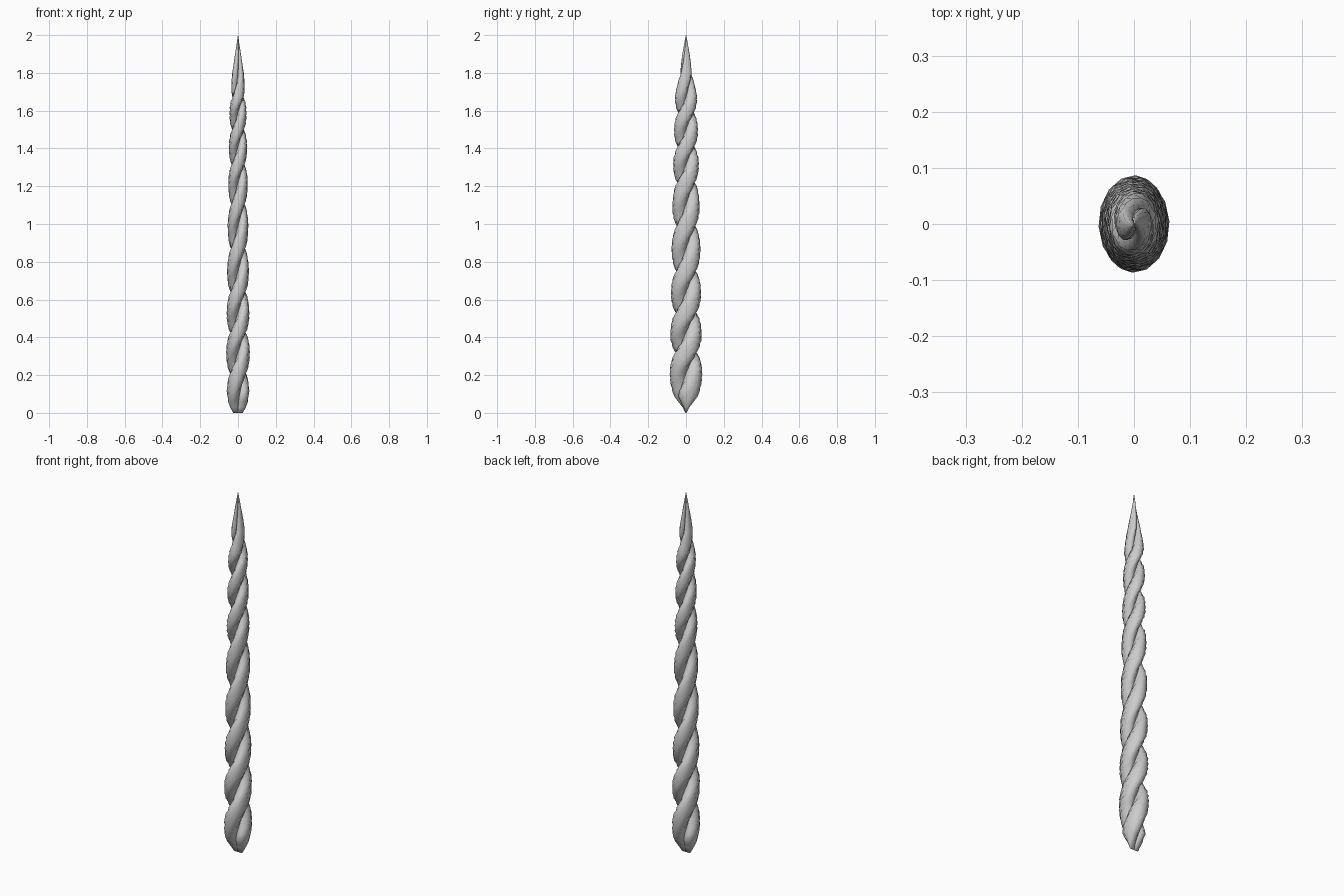
import bpy, bmesh, math

cube = bpy.data.objects.get("Cube")
if cube:
    bpy.data.objects.remove(cube, do_unlink=True)

grey = bpy.data.materials.new("pale grey")
grey.use_nodes = True
colour = (0.6, 0.6, 0.6, 1)
grey.diffuse_color = colour
grey.node_tree.nodes["Principled BSDF"].inputs["Base Color"].default_value = colour

# Twist in degrees and envelope radius, both against height
TWIST = [(0, 0), (0.1, 20), (0.21, 90), (0.32, 180), (0.53, 360), (0.75, 540),
         (0.99, 720), (1.22, 900), (1.41, 1080), (1.59, 1260), (1.67, 1350),
         (1.79, 1440), (2, 1500)]
RADIUS = [(0, 0.035), (0.05, 0.07), (0.12, 0.084), (0.21, 0.087), (0.43, 0.084),
          (0.88, 0.077), (1.32, 0.069), (1.67, 0.06), (1.8, 0.042), (2, 0.001)]
SQUASH = 0.74      # the horn is narrower across x
RINGS, SIDES = 68, 10


def lookup(table, z):
    for (z0, v0), (z1, v1) in zip(table, table[1:]):
        if z <= z1:
            return v0 + (v1 - v0) * (z - z0) / (z1 - z0)
    return table[-1][1]


def strand(name, start):
    """One tapering strand wound around the z axis."""
    bm = bmesh.new()
    rings = []
    for i in range(RINGS + 1):
        z = 2 * i / RINGS
        turn = start + math.radians(lookup(TWIST, z))
        r = lookup(RADIUS, z)
        flat = min(1, 0.1 + z / 0.1)      # the foot pinches to a thin edge
        ring = []
        for j in range(SIDES):
            t = math.tau * j / SIDES
            u = r * (0.45 + 0.55 * math.cos(t))
            v = r * 0.69 * flat * math.sin(t)
            x = u * math.cos(turn) - v * math.sin(turn)
            y = u * math.sin(turn) + v * math.cos(turn)
            ring.append(bm.verts.new((x * SQUASH, y, z)))
        rings.append(ring)
    for a, b in zip(rings, rings[1:]):
        for j in range(SIDES):
            k = (j + 1) % SIDES
            bm.faces.new((a[j], a[k], b[k], b[j]))
    bm.faces.new(rings[0][::-1])
    bm.faces.new(rings[-1])
    for face in bm.faces:
        face.smooth = True
    bmesh.ops.recalc_face_normals(bm, faces=bm.faces)
    mesh = bpy.data.meshes.new(name)
    bm.to_mesh(mesh)
    bm.free()
    mesh.materials.append(grey)
    obj = bpy.data.objects.new(name, mesh)
    bpy.context.collection.objects.link(obj)


# Two interlocking strands of the horn
strand("horn_strand_a", 0)
strand("horn_strand_b", math.pi)
